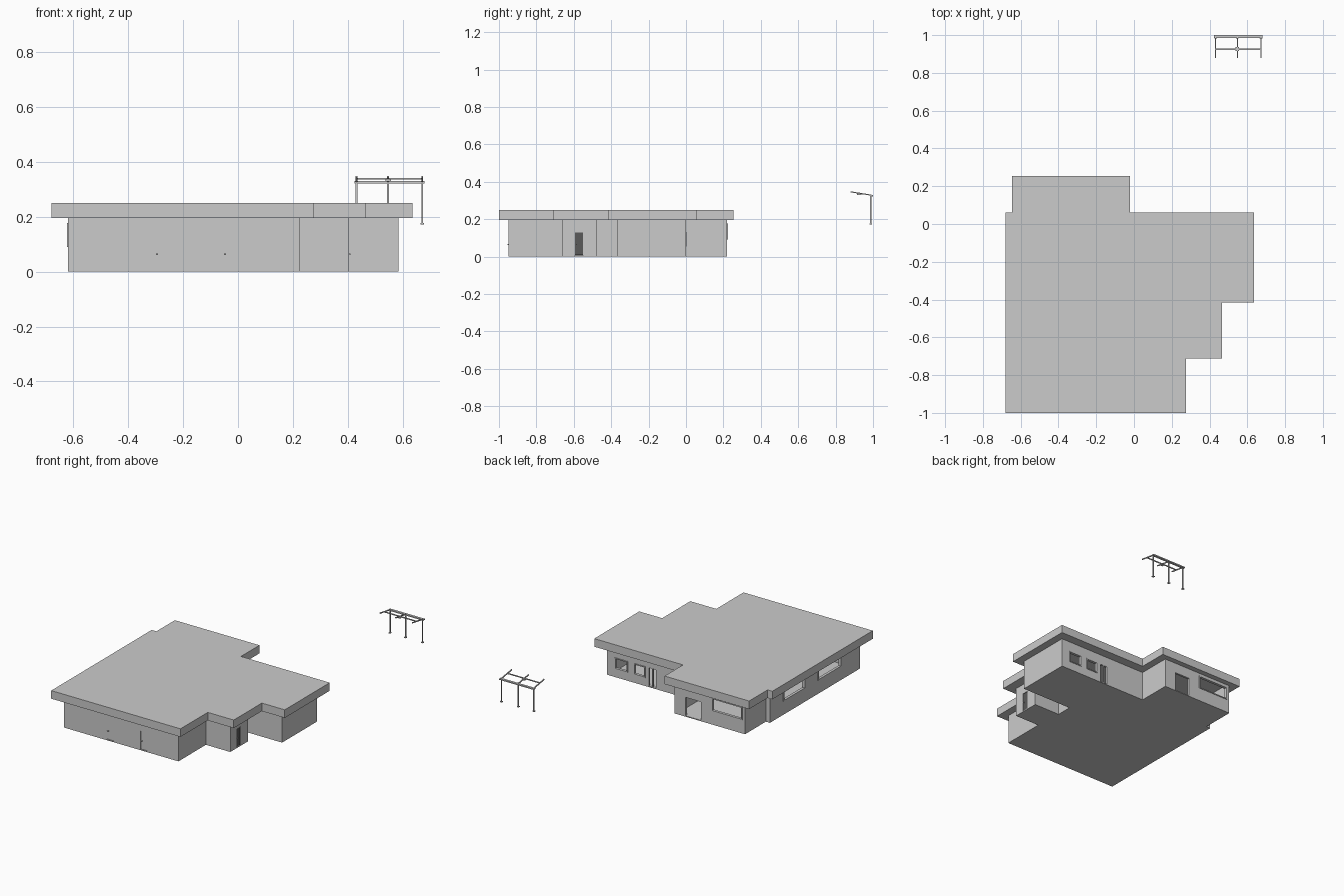
import bpy, bmesh
from mathutils import Vector

if "Cube" in bpy.data.objects:
    bpy.data.objects.remove(bpy.data.objects["Cube"])

WALL_T = 0.02
FLOOR = 0.006


def add_object(name, bm):
    bmesh.ops.recalc_face_normals(bm, faces=bm.faces)
    mesh = bpy.data.meshes.new(name)
    bm.to_mesh(mesh)
    bm.free()
    ob = bpy.data.objects.new(name, mesh)
    bpy.context.collection.objects.link(ob)
    return ob


def prism(name, pts, z0, z1):
    bm = bmesh.new()
    f = bm.faces.new([bm.verts.new((x, y, z0)) for x, y in pts])
    ext = bmesh.ops.extrude_face_region(bm, geom=[f])
    verts = [v for v in ext["geom"] if isinstance(v, bmesh.types.BMVert)]
    bmesh.ops.translate(bm, verts=verts, vec=(0, 0, z1 - z0))
    return add_object(name, bm)


def box_into(bm, lo, hi):
    vs = bmesh.ops.create_cube(bm, size=1)["verts"]
    for v in vs:
        v.co = Vector([lo[i] + (v.co[i] + 0.5) * (hi[i] - lo[i]) for i in range(3)])


def boxes(name, items):
    bm = bmesh.new()
    for lo, hi in items:
        box_into(bm, lo, hi)
    return add_object(name, bm)


def inset(pts, d):
    # inward offset of a counter-clockwise right-angled outline
    out = []
    for i, p in enumerate(pts):
        p = Vector(p)
        a = (p - Vector(pts[i - 1])).normalized()
        b = (Vector(pts[(i + 1) % len(pts)]) - p).normalized()
        out.append(p + d * (Vector((-a.y, a.x)) + Vector((-b.y, b.x))))
    return out


def cut(target, cutter):
    m = target.modifiers.new("cut", 'BOOLEAN')
    m.operation, m.solver, m.object = 'DIFFERENCE', 'EXACT', cutter
    bpy.context.view_layer.objects.active = target
    bpy.ops.object.modifier_apply(modifier=m.name)
    bpy.data.objects.remove(cutter, do_unlink=True)


# outlines of walls and roof
wall_pts = [(-0.62, -0.95), (0.225, -0.95), (0.225, -0.66), (0.405, -0.66),
            (0.405, -0.475), (0.215, -0.475), (0.215, -0.37), (0.585, -0.37),
            (0.585, 0.0), (-0.07, 0.0), (-0.07, 0.22), (-0.59, 0.22),
            (-0.59, 0.0), (-0.62, 0.0)]
roof_pts = [(-0.68, -1.0), (0.275, -1.0), (0.275, -0.712), (0.467, -0.712),
            (0.467, -0.415), (0.636, -0.415), (0.636, 0.06), (-0.02, 0.06),
            (-0.02, 0.255), (-0.645, 0.255), (-0.645, 0.06), (-0.68, 0.06)]
prism("roof", roof_pts, 0.196, 0.25)
walls = prism("walls", wall_pts, 0.0, 0.196)
cut(walls, prism("room_cutter", inset(wall_pts, WALL_T), FLOOR, 0.3))

# openings: kind, wall axis, wall plane, outward sign, start, end, z0, z1
openings = [
    ("back_window", 1, 0.0, 1, 0.43, 0.525, 0.055, 0.13),
    ("back_window", 1, 0.0, 1, 0.30, 0.385, 0.055, 0.13),
    ("glass_door", 1, 0.0, 1, 0.215, 0.28, FLOOR, 0.135),
    ("wing_door", 1, 0.22, 1, -0.27, -0.145, FLOOR, 0.135),
    ("wing_window", 1, 0.22, 1, -0.57, -0.345, 0.09, 0.178),
    ("left_window", 0, -0.62, -1, -0.37, -0.14, 0.09, 0.178),
    ("left_window", 0, -0.62, -1, -0.75, -0.505, 0.09, 0.178),
    ("side_door", 0, 0.405, 1, -0.60, -0.545, FLOOR, 0.135),
    ("front_door", 1, -0.95, -1, -0.31, -0.247, FLOOR, 0.135),
    ("front_door", 1, -0.95, -1, -0.062, 0.0, FLOOR, 0.135),
]


def wall_box(o, s0, s1, z0, z1, d0, d1):
    # box on a wall; d is the distance outward from the wall plane
    axis, plane, sign = o[1:4]
    n = sorted((plane + sign * d0, plane + sign * d1))
    lo, hi = [0, 0, z0], [0, 0, z1]
    lo[axis], hi[axis] = n
    lo[1 - axis], hi[1 - axis] = s0, s1
    return lo, hi


cut(walls, boxes("opening_cutter",
    [wall_box(o, *o[4:8], -WALL_T - 0.01, 0.01) for o in openings]))

# frames, door leaves and handles
for o in openings:
    kind, a, b, z0, z1 = o[0], *o[4:8]
    t = 0.006
    out = 0.004 if "window" in kind else 0.0
    d = (-0.014, out)
    parts = [wall_box(o, a, a + t, z0, z1, *d), wall_box(o, b - t, b, z0, z1, *d),
             wall_box(o, a + t, b - t, z1 - t, z1, *d)]
    if "window" in kind:
        parts.append(wall_box(o, a + t, b - t, z0, z0 + t, *d))
    if kind == "glass_door":
        m = (a + b) / 2
        parts.append(wall_box(o, m - t / 2, m + t / 2, z0, z1 - t, *d))
    boxes(kind + "_frame", parts)
    if kind in ("side_door", "front_door"):
        boxes(kind + "_leaf", [wall_box(o, a + t, b - t, z0 + 0.001, z1 - t, -0.012, -0.004)])
        boxes(kind + "_handle", [wall_box(o, a + 0.011, a + 0.018, 0.061, 0.066, -0.004, 0.005)])

# dark side door leaf
mat = bpy.data.materials.new("dark_grey")
mat.diffuse_color = (0.1, 0.1, 0.1, 1)
mat.use_nodes = True
mat.node_tree.nodes["Principled BSDF"].inputs["Base Color"].default_value = mat.diffuse_color
bpy.data.objects["side_door_leaf"].data.materials.append(mat)

# free-standing pergola: posts with foot plates
xs = (0.432, 0.547, 0.672)
w = 0.003
post_y = 0.988
boxes("pergola_posts", [((x - w, post_y - w, 0.176), (x + w, post_y + w, 0.325)) for x in xs])
boxes("pergola_feet", [((x - 0.007, post_y - 0.007, 0.172), (x + 0.007, post_y + 0.007, 0.177)) for x in xs])
boxes("pergola_beam", [((0.424, 0.984, 0.322), (0.68, 1.0, 0.330))])


# sloping rafters, the cross bar and the centre bracket
def slope_z(y):
    return 0.328 + (0.992 - y) * 0.16


rafters = boxes("pergola_rafters", [((x - w, 0.88, -w), (x + w, 0.992, w)) for x in xs])
for v in rafters.data.vertices:
    v.co.z += slope_z(v.co.y)
zc = slope_z(0.925)
boxes("pergola_cross_bar", [((xs[0], 0.922, zc - w), (xs[2], 0.928, zc + w))])
boxes("pergola_bracket", [((0.537, 0.915, zc - 0.009), (0.557, 0.937, zc - 0.001))])
